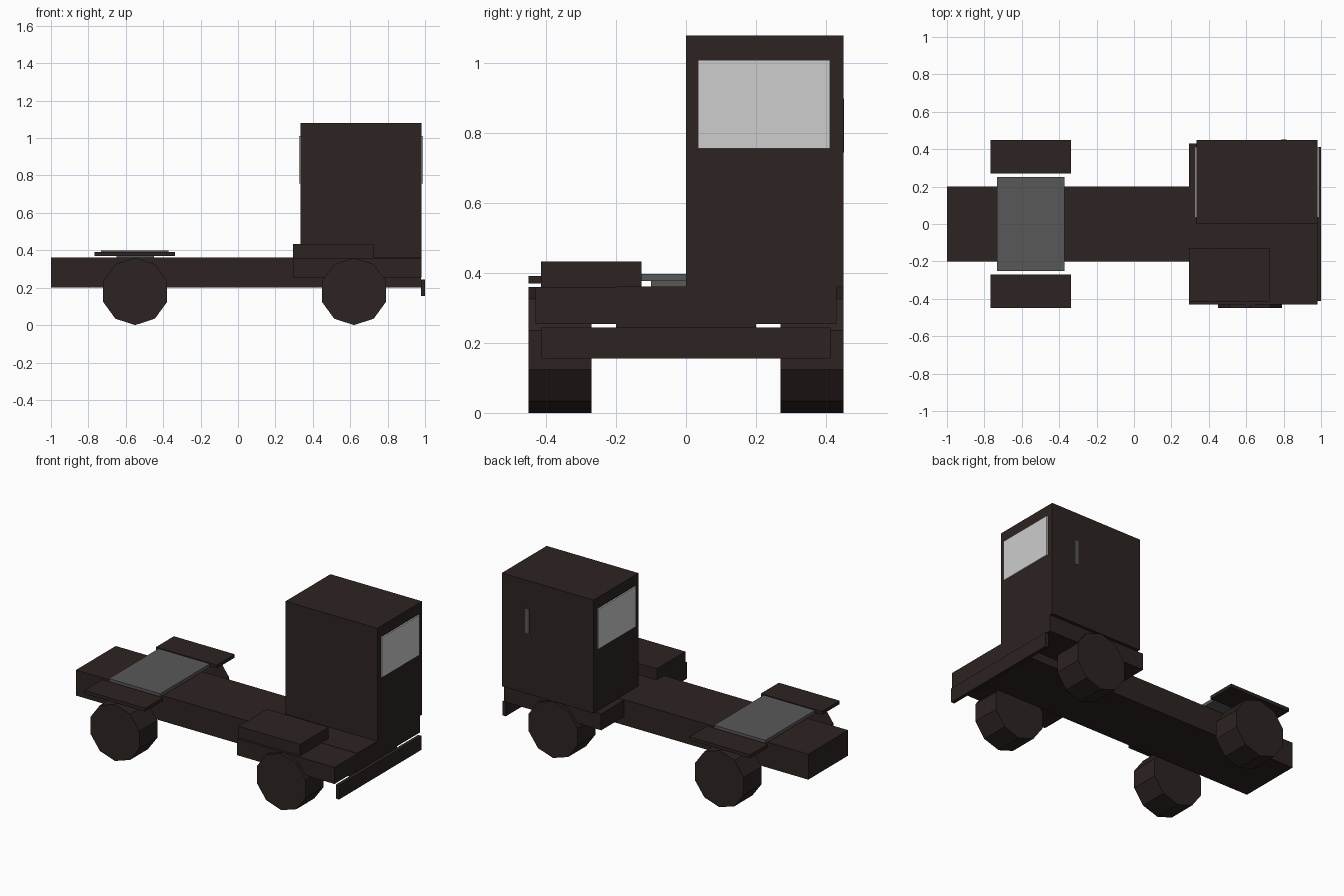
import bpy, math

if "Cube" in bpy.data.objects:
    bpy.data.objects.remove(bpy.data.objects["Cube"])


def material(name, rgb):
    m = bpy.data.materials.new(name)
    m.diffuse_color = (*rgb, 1.0)
    m.use_nodes = True
    m.node_tree.nodes["Principled BSDF"].inputs["Base Color"].default_value = m.diffuse_color
    return m


PAINT = material("dark brown paint", (0.026, 0.017, 0.016))
STEEL = material("grey steel", (0.098, 0.098, 0.098))
GLASS = material("pale glass", (0.61, 0.61, 0.61))


def box(name, x, y, z, mat=PAINT):
    """Box from (min, max) ranges on each axis."""
    bpy.ops.mesh.primitive_cube_add(
        size=1, location=[(a + b) / 2 for a, b in (x, y, z)])
    ob = bpy.context.object
    ob.scale = [b - a for a, b in (x, y, z)]
    bpy.ops.object.transform_apply(location=False, rotation=False, scale=True)
    ob.name = name
    ob.data.materials.append(mat)
    return ob


# Frame, cab floor and front bumper
box("chassis", (-1.0, 0.978), (-0.2, 0.2), (0.2, 0.362))
box("cab_floor", (0.295, 0.98), (-0.43, 0.43), (0.255, 0.36))
box("bumper", (0.978, 1.0), (-0.413, 0.413), (0.155, 0.245))

# Half-width cab and the low engine cover beside it
box("cab", (0.335, 0.98), (0.0, 0.45), (0.36, 1.08))
box("engine_cover", (0.295, 0.727), (-0.415, -0.128), (0.36, 0.433))

# Front and rear windows, door handle
box("front_window", (0.98, 0.989), (0.035, 0.412), (0.756, 1.01), GLASS)
box("rear_window", (0.326, 0.335), (0.035, 0.412), (0.756, 1.01), GLASS)
box("door_handle", (0.787, 0.815), (0.449, 0.452), (0.745, 0.9), STEEL)

# Coupling plate on a short pedestal
box("coupling_pedestal", (-0.65, -0.45), (-0.1, 0.1), (0.36, 0.38), STEEL)
box("coupling_plate", (-0.733, -0.372), (-0.25, 0.25), (0.377, 0.398), STEEL)

# Ten-sided wheels and rear mudguards, both sides
for side, s in (("right", -1), ("left", 1)):
    for axle, x in (("rear", -0.55), ("front", 0.62)):
        bpy.ops.mesh.primitive_cylinder_add(
            vertices=10, radius=0.18, depth=0.18,
            location=(x, s * 0.36, 0.18), rotation=(math.pi / 2, 0, 0))
        wheel = bpy.context.object
        wheel.name = f"{axle}_{side}_wheel"
        wheel.data.materials.append(PAINT)
    box(f"{side}_mudguard", (-0.766, -0.338),
        tuple(sorted((s * 0.27, s * 0.45))), (0.37, 0.391))
